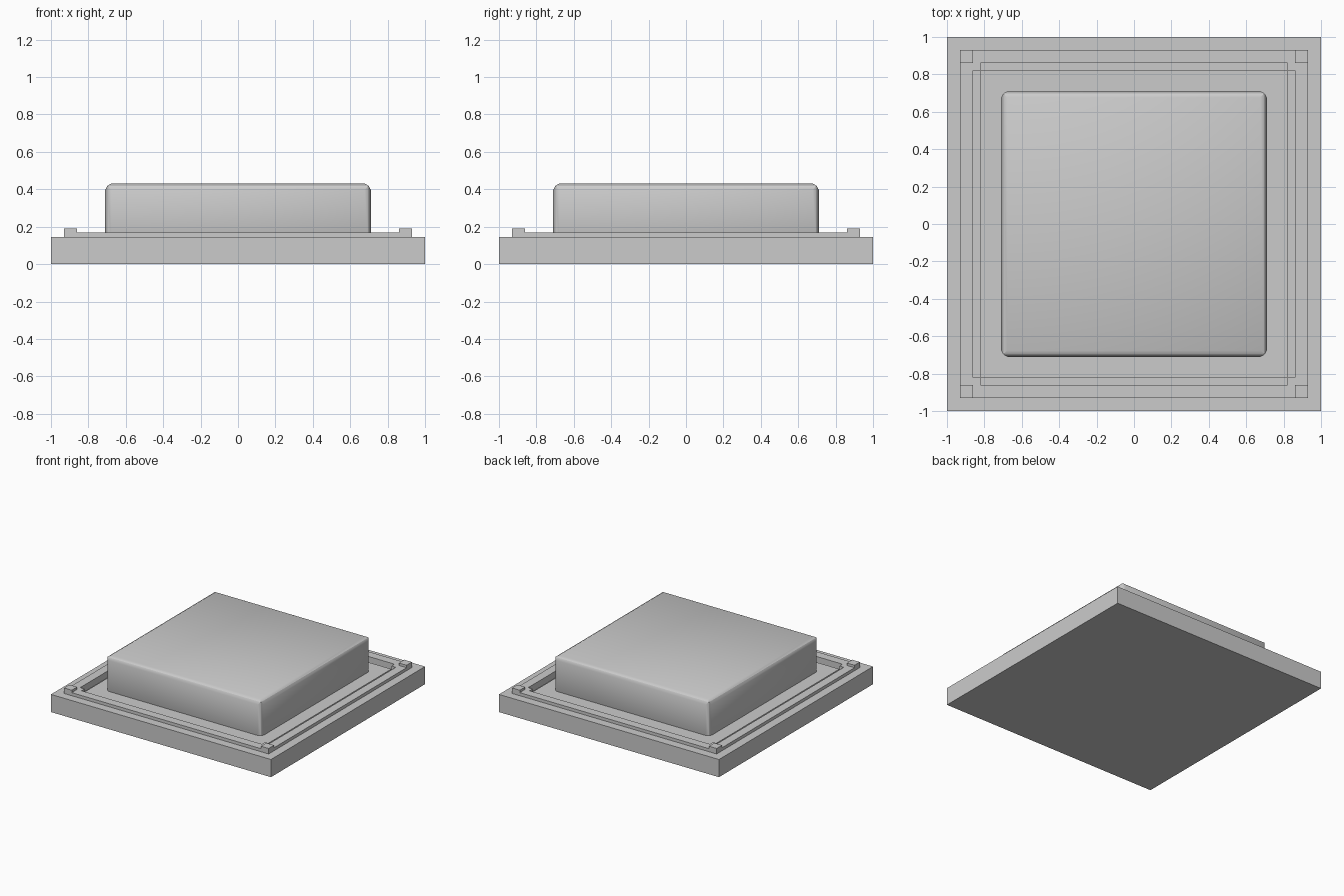
import bpy, bmesh
from mathutils import Matrix, Vector
from math import pi, radians

if "Cube" in bpy.data.objects:
    bpy.data.objects.remove(bpy.data.objects["Cube"])

OUT, MID, INN = 0.93, 0.86, 0.82   # rail outer edge, rail inner edge, channel inner edge
BASE_Z, RAIL_Z, POST_Z, FLOOR_Z = 0.145, 0.17, 0.19, 0.115


def add_box(bm, lo, hi, rot=Matrix()):
    lo, hi = Vector(lo), Vector(hi)
    size = Matrix.Diagonal((*(hi - lo), 1))
    bmesh.ops.create_cube(bm, size=1, matrix=rot @ Matrix.Translation((lo + hi) / 2) @ size)


def finish(bm, name):
    bm.normal_update()
    mesh = bpy.data.meshes.new(name)
    bm.to_mesh(mesh)
    bm.free()
    ob = bpy.data.objects.new(name, mesh)
    bpy.context.collection.objects.link(ob)
    return ob


def ring(name, bounds):
    """Boxes (lo, hi) repeated around z in four quarter turns."""
    bm = bmesh.new()
    for k in range(4):
        for lo, hi in bounds:
            add_box(bm, lo, hi, Matrix.Rotation(k * pi / 2, 4, 'Z'))
    return finish(bm, name)


# Square base with a channel sunk just inside each rail
bm = bmesh.new()
add_box(bm, (-1, -1, 0), (1, 1, BASE_Z))
for axis in ((1, 0, 0), (0, 1, 0)):
    for d in (-MID, -INN, INN, MID):
        bmesh.ops.bisect_plane(bm, geom=bm.verts[:] + bm.edges[:] + bm.faces[:],
                               plane_co=Vector(axis) * d, plane_no=axis)
bm.normal_update()
channels = []
for f in bm.faces:
    c = f.calc_center_median()
    a, b = sorted((abs(c.x), abs(c.y)))
    if f.normal.z > 0.9 and a < 0.01 and INN < b < MID:
        channels.append(f)
for f in bmesh.ops.extrude_discrete_faces(bm, faces=channels)["faces"]:
    for v in f.verts:
        v.co.z = FLOOR_Z
finish(bm, "base")

# Low rails on each side
ring("rails", [((-INN, -OUT, BASE_Z), (INN, -MID, RAIL_Z))])

# Corner posts, and the low feet that join them to the rails
ring("corner_posts", [((MID, -OUT, BASE_Z), (OUT, -MID, POST_Z))])
ring("corner_feet", [((INN, -OUT, BASE_Z), (MID, -INN, RAIL_Z)),
                     ((MID, -MID, BASE_Z), (OUT, -INN, RAIL_Z))])

# Large cap: each face swells slightly just inside its edges
bm = bmesh.new()
add_box(bm, (-0.698, -0.698, BASE_Z - 0.035), (0.698, 0.698, 0.419))
bm.normal_update()
faces = [f for f in bm.faces if f.normal.z > -0.9]
bmesh.ops.inset_individual(bm, faces=faces, thickness=0.03, depth=0.012)
cap = finish(bm, "cap")
bpy.context.view_layer.objects.active = cap
cap.select_set(True)
bpy.ops.object.shade_smooth_by_angle(angle=radians(30))
